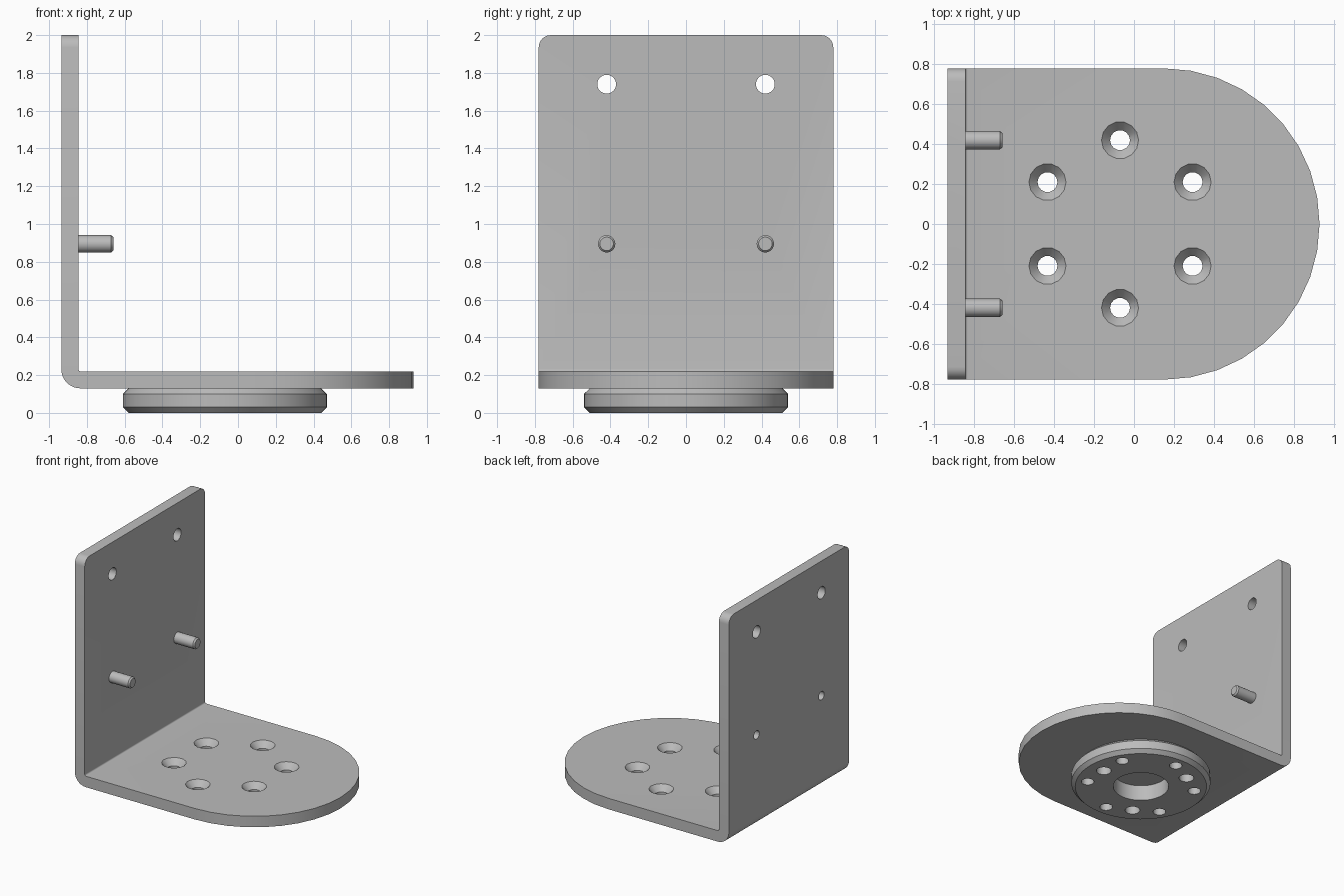
import bpy
import bmesh
from math import cos, sin, pi, radians
from mathutils import Matrix, Vector

cube = bpy.data.objects.get("Cube")
if cube:
    bpy.data.objects.remove(cube, do_unlink=True)

steel = bpy.data.materials.new("grey steel")
steel.use_nodes = True
GREY = (0.5, 0.5, 0.5, 1)
steel.diffuse_color = GREY
steel.node_tree.nodes["Principled BSDF"].inputs["Base Color"].default_value = GREY

# Main sizes
WIDTH = 0.78                 # half width of the bracket
BACK, INNER = -0.935, -0.845 # outer and inner wall faces
UNDER, FLOOR = 0.13, 0.22    # lower and upper plate faces
TOP = 2.0
HUB_X = -0.07
BOLT_RING = 0.42


def finish(name, bm):
    bmesh.ops.recalc_face_normals(bm, faces=bm.faces)
    mesh = bpy.data.meshes.new(name)
    bm.to_mesh(mesh)
    bm.free()
    mesh.materials.append(steel)
    obj = bpy.data.objects.new(name, mesh)
    bpy.context.collection.objects.link(obj)
    return obj


def prism(name, outline, depth):
    """Extrude a closed outline of 3D points along a vector."""
    bm = bmesh.new()
    face = bm.faces.new([bm.verts.new(p) for p in outline])
    grown = bmesh.ops.extrude_face_region(bm, geom=[face])["geom"]
    bmesh.ops.translate(bm, vec=depth,
                        verts=[v for v in grown if isinstance(v, bmesh.types.BMVert)])
    return finish(name, bm)


def turned(name, profile, sides, place):
    """Capped solid of revolution from (radius, height) pairs."""
    bm = bmesh.new()
    rings = []
    for r, h in profile:
        angles = [2 * pi * i / sides for i in range(sides)]
        rings.append([bm.verts.new(place @ Vector((r * cos(a), r * sin(a), h)))
                      for a in angles])
    for low, high in zip(rings, rings[1:]):
        for i in range(sides):
            j = (i + 1) % sides
            bm.faces.new((low[i], low[j], high[j], high[i]))
    bm.faces.new(rings[0])
    bm.faces.new(rings[-1])
    return finish(name, bm)


def arc(cx, cy, r, start, end, steps):
    angles = [radians(start + (end - start) * i / steps) for i in range(steps + 1)]
    return [(cx + r * cos(a), cy + r * sin(a)) for a in angles]


def boolean(obj, tool, operation="DIFFERENCE"):
    mod = obj.modifiers.new("cut", "BOOLEAN")
    mod.operation = operation
    mod.solver = "EXACT"
    mod.object = tool
    bpy.context.view_layer.objects.active = obj
    bpy.ops.object.modifier_apply(modifier=mod.name)
    bpy.data.objects.remove(tool, do_unlink=True)


def upright(x, y):
    return Matrix.Translation((x, y, 0))


def along_x(y, z):
    return Matrix.Translation((0, y, z)) @ Matrix.Rotation(pi / 2, 4, "Y")


def ring_points(radius, start, count):
    for i in range(count):
        a = radians(start + 360 * i / count)
        yield HUB_X + radius * cos(a), radius * sin(a)


# Bent sheet: L profile with outer and inner bend radii
bend, crease = 0.1, 0.012
profile = [(1, UNDER), (1, FLOOR)]
profile += arc(INNER + crease, FLOOR + crease, crease, 270, 180, 4)
profile += [(INNER, TOP), (BACK, TOP)]
profile += arc(BACK + bend, UNDER + bend, bend, 180, 270, 8)
bracket = prism("bracket", [(x, -WIDTH, z) for x, z in profile], (0, 2 * WIDTH, 0))

# Trim the plate to a half-round end
end = arc(0.15, 0, WIDTH, -90, 90, 18)
outline = [(-1.2, WIDTH + 0.2), (-1.2, -WIDTH - 0.2), (0.15, -WIDTH - 0.2)]
outline += end + [(0.15, WIDTH + 0.2)]
boolean(bracket, prism("end_trim", [(x, y, -0.2) for x, y in outline], (0, 0, 3)), "INTERSECT")

# Round the top corners of the wall
r = 0.065
corners = arc(WIDTH - r, TOP - r, r, 0, 90, 6) + arc(r - WIDTH, TOP - r, r, 90, 180, 6)
outline = [(-1, TOP - r), (-1, 0), (1, 0), (1, TOP - r)] + corners
boolean(bracket, prism("corner_trim", [(-1.5, y, z) for y, z in outline], (3, 0, 0)), "INTERSECT")

# Countersunk bolt holes through the plate
sink = [(0.05, 0.05), (0.05, 0.172), (0.093, FLOOR), (0.093, 0.3)]
for x, y in ring_points(BOLT_RING, 30, 6):
    boolean(bracket, turned("bolt_cutter", sink, 14, upright(x, y)))

# Wall holes: open pair above, smaller pair behind the pins
for y in (-0.42, 0.42):
    for z, radius in ((1.74, 0.05), (0.895, 0.035)):
        hole = [(radius, -1.1), (radius, -0.7)]
        boolean(bracket, turned("wall_cutter", hole, 18, along_x(y, z)))

# Chamfered hub disc under the plate
hub = turned("hub_disc", [(0.51, 0), (0.54, 0.03), (0.54, 0.1), (0.51, UNDER)],
             64, upright(HUB_X, 0))
holes = [(HUB_X, 0, 0.215, 40)]
holes += [(x, y, 0.05, 14) for x, y in ring_points(BOLT_RING, 30, 6)]
holes += [(x, y, 0.058, 16) for x, y in ring_points(0.376, 0, 3)]
for x, y, radius, sides in holes:
    boolean(hub, turned("hub_cutter", [(radius, -0.1), (radius, 0.3)], sides, upright(x, y)))

# Two chamfered locating pins on the wall
parts = [bracket, hub]
for side, y in (("right", -0.42), ("left", 0.42)):
    pin = [(0.046, INNER), (0.046, -0.672), (0.036, -0.66)]
    parts.append(turned("pin_" + side, pin, 20, along_x(y, 0.895)))

# Smooth the curved surfaces, keep edges crisp
for obj in parts:
    bpy.ops.object.select_all(action="DESELECT")
    obj.select_set(True)
    bpy.context.view_layer.objects.active = obj
    bpy.ops.object.shade_smooth_by_angle(angle=radians(30))
